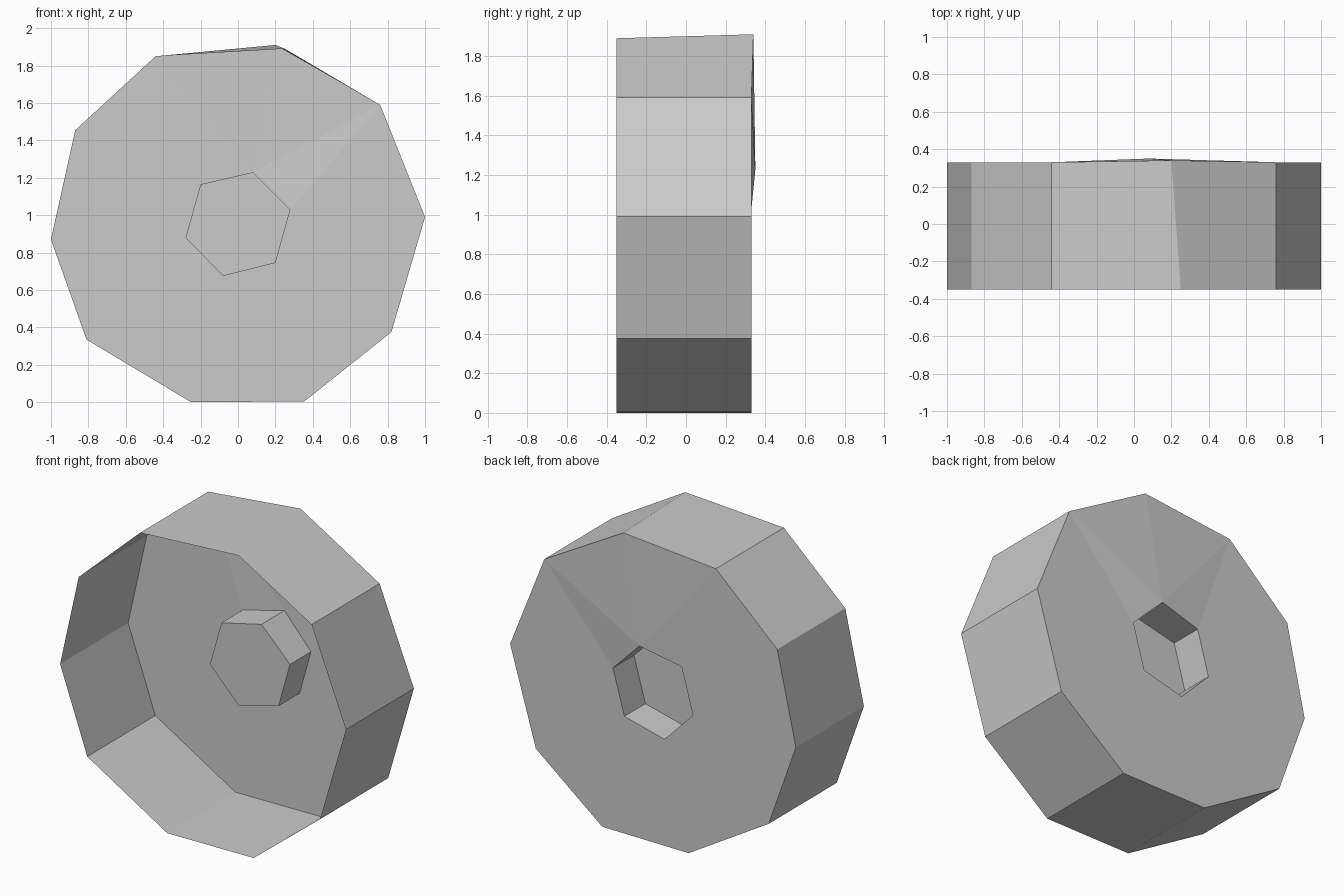
import bpy, bmesh

cube = bpy.data.objects.get("Cube")
if cube:
    bpy.data.objects.remove(cube, do_unlink=True)

FRONT, BACK, HUB_FACE = -0.35, 0.33, 0.12

grey = bpy.data.materials.new("plain grey")
grey.use_nodes = True
colour = (0.6, 0.6, 0.6, 1)
grey.diffuse_color = colour
grey.node_tree.nodes["Principled BSDF"].inputs["Base Color"].default_value = colour

# Profiles as (x, z), clockwise from the upper left
rim = [(-0.44, 1.85), (0.25, 1.89), (0.76, 1.59), (1, 0.99), (0.82, 0.375),
       (0.355, 0.005), (-0.25, 0), (-0.81, 0.335), (-1, 0.87), (-0.87, 1.455)]
hexagon = [(0.08, 1.23), (0.28, 1.03), (0.2, 0.745),
           (-0.08, 0.675), (-0.28, 0.88), (-0.2, 1.165)]

# 3D loops: the hand-shaped rim and hub edges bulge slightly at the top
rim_front = [(x, FRONT, z) for x, z in rim]
rim_back = [(x, BACK, z) for x, z in rim]
rim_back[1] = (0.2, 0.34, 1.91)
hub_back = [(x, BACK, z) for x, z in hexagon]
hub_back[0] = (0.08, 0.35, 1.23)
hub_front = [(x, HUB_FACE, z) for x, z in hexagon]


def add_loop(bm, points):
    return [bm.verts.new(p) for p in points]


def add_walls(bm, a, b):
    for i in range(len(a)):
        j = (i + 1) % len(a)
        bm.faces.new((a[i], a[j], b[j], b[i]))


def finish(bm, name):
    mesh = bpy.data.meshes.new(name)
    bm.to_mesh(mesh)
    bm.free()
    mesh.materials.append(grey)
    obj = bpy.data.objects.new(name, mesh)
    bpy.context.collection.objects.link(obj)
    return obj


# Outer wall, open at the front
bm = bmesh.new()
add_walls(bm, add_loop(bm, rim_front), add_loop(bm, rim_back))
finish(bm, "rim_wall")

# Back disc with a hexagonal opening
bm = bmesh.new()
edges = []
for points in (rim_back, hub_back):
    verts = add_loop(bm, points)
    edges += [bm.edges.new((verts[i - 1], verts[i])) for i in range(len(verts))]
bmesh.ops.triangle_fill(bm, edges=edges, use_beauty=True, normal=(0, 1, 0))
for face in bm.faces:
    face.normal_update()
    if face.normal.y < 0:
        face.normal_flip()
finish(bm, "back_disc")

# Hub pressed forward from the disc, hollow at the back
bm = bmesh.new()
inner, outer = add_loop(bm, hub_front), add_loop(bm, hub_back)
add_walls(bm, outer, inner)
bm.faces.new(inner)
finish(bm, "hub")
